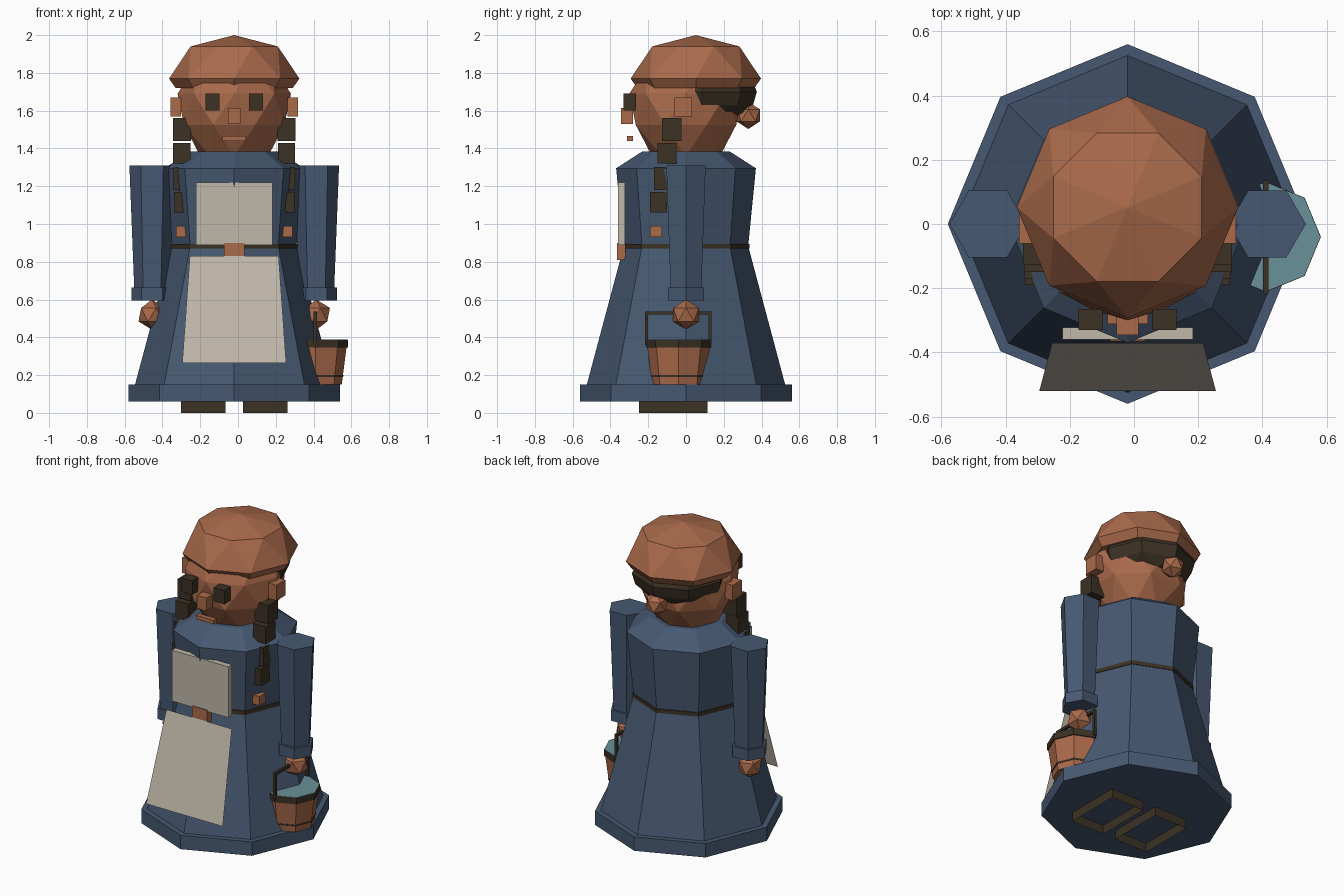
import bpy, bmesh
from math import cos, sin, pi
from mathutils import Matrix

old = bpy.data.objects.get("Cube")
if old:
    bpy.data.objects.remove(old, do_unlink=True)

CX = -0.02  # symmetry axis of the figure


def material(name, rgb):
    m = bpy.data.materials.new(name)
    m.use_nodes = True
    m.diffuse_color = (*rgb, 1)
    m.node_tree.nodes["Principled BSDF"].inputs["Base Color"].default_value = (*rgb, 1)
    return m


BLUE = material("blue cloth", (0.062, 0.098, 0.165))
BROWN = material("warm brown", (0.40, 0.145, 0.07))
DARK = material("dark brown", (0.045, 0.031, 0.018))
CREAM = material("cream linen", (0.53, 0.48, 0.40))
TEAL = material("teal water", (0.14, 0.285, 0.32))


def finish(name, bm, mat):
    mesh = bpy.data.meshes.new(name)
    bm.to_mesh(mesh)
    bm.free()
    mesh.materials.append(mat)
    ob = bpy.data.objects.new(name, mesh)
    bpy.context.collection.objects.link(ob)
    return ob


def turned(name, mat, x, y, rings, sides=8):
    """Convex solid through rings of (z, radius, half-step twist)."""
    bm = bmesh.new()
    for z, r, *twist in rings:
        offset = pi / sides if twist else 0
        for i in range(sides if r else 1):
            a = 2 * pi * i / sides + offset
            bm.verts.new((x + r * cos(a), y + r * sin(a), z))
    bmesh.ops.convex_hull(bm, input=bm.verts[:])
    bmesh.ops.dissolve_limit(bm, angle_limit=0.01, verts=bm.verts[:], edges=bm.edges[:])
    bmesh.ops.recalc_face_normals(bm, faces=bm.faces[:])
    return finish(name, bm, mat)


def box(name, mat, xs, ys, zs, open_ends=False):
    bm = bmesh.new()
    mid = [(a + b) / 2 for a, b in (xs, ys, zs)]
    size = [abs(b - a) for a, b in (xs, ys, zs)]
    bmesh.ops.create_cube(bm, size=1, matrix=Matrix.Translation(mid) @ Matrix.Diagonal((*size, 1)))
    if open_ends:
        bm.normal_update()
        ends = [f for f in bm.faces if abs(f.normal.z) > 0.9]
        bmesh.ops.delete(bm, geom=ends, context="FACES_ONLY")
    return finish(name, bm, mat)


def ball(name, mat, place, radius):
    bm = bmesh.new()
    bmesh.ops.create_icosphere(bm, subdivisions=1, radius=radius, matrix=Matrix.Translation(place))
    return finish(name, bm, mat)


# Dress
turned("hem", BLUE, CX, 0, [(0.06, 0.56), (0.15, 0.56)])
turned("skirt", BLUE, CX, 0, [(0.15, 0.525), (0.88, 0.33)])
turned("belt", DARK, CX, 0, [(0.87, 0.337), (0.895, 0.337)])
turned("bodice", BLUE, CX, 0, [(0.89, 0.33), (1.295, 0.37), (1.385, 0.23)])

# Apron: bib, buckle and a thin hanging sheet
box("apron_bib", CREAM, (CX - 0.203, CX + 0.203), (-0.36, -0.323), (0.89, 1.22))
box("buckle", BROWN, (CX - 0.054, CX + 0.054), (-0.365, -0.32), (0.81, 0.9))
bm = bmesh.new()
corners = [(-0.275, -0.52, 0.265), (0.275, -0.52, 0.265), (0.235, -0.37, 0.83), (-0.235, -0.37, 0.83)]
bm.faces.new([bm.verts.new((CX + x, y, z)) for x, y, z in corners])
finish("apron_skirt", bm, CREAM)

# Head, hair and headscarf
turned("head", BROWN, CX, 0, [(1.36, 0.18), (1.525, 0.288, 1), (1.69, 0.3), (1.84, 0.22, 1)])
turned("back_hair", DARK, CX, 0.085, [(1.57, 0.2, 1), (1.63, 0.27), (1.7, 0.29), (1.75, 0.27)])
turned("headscarf", BROWN, CX, 0.052, [(1.72, 0.31), (1.77, 0.345), (1.94, 0.25, 1), (2.0, 0)])
ball("scarf_knot", BROWN, (CX, 0.33, 1.575), 0.072)

# Face
box("nose", BROWN, (CX - 0.034, CX + 0.034), (-0.345, -0.28), (1.53, 1.615))
box("mouth", BROWN, (CX - 0.063, CX + 0.063), (-0.312, -0.28), (1.44, 1.465))

# Braid blocks: front, back, bottom, top, half width
BRAID = [(-0.127, -0.025, 1.44, 1.56, 0.048), (-0.15, -0.05, 1.32, 1.43, 0.046),
         (-0.17, -0.08, 1.18, 1.3, 0.044), (-0.19, -0.1, 1.06, 1.17, 0.042)]

for s, side in ((1, "left"), (-1, "right")):
    def span(mid, half):
        return CX + s * mid - half, CX + s * mid + half

    box(side + "_eye", DARK, span(0.115, 0.038), (-0.33, -0.265), (1.6, 1.69))
    box(side + "_ear", BROWN, span(0.31, 0.028), (-0.06, 0.033), (1.57, 1.67))
    for n, (y0, y1, z0, z1, half) in enumerate(BRAID):
        box(f"{side}_braid_{n + 1}", DARK, span(0.277, half), (y0, y1), (z0, z1))
    box(side + "_braid_tie", BROWN, span(0.282, 0.026), (-0.19, -0.127), (0.93, 0.99))

    # Sleeve, cuff, hand and shoe
    arm = CX + s * 0.435
    turned(side + "_sleeve", BLUE, arm, 0, [(0.65, 0.094), (1.31, 0.12)], 6)
    turned(side + "_cuff", BLUE, arm, 0, [(0.595, 0.11), (0.665, 0.11)], 6)
    ball(side + "_hand", BROWN, (arm, 0, 0.52), 0.08)
    box(side + "_shoe", DARK, span(0.165, 0.118), (-0.25, 0.115), (0, 0.06), True)

# Bucket
BX, BY = 0.41, -0.04
turned("bucket", BROWN, BX, BY, [(0.15, 0.139), (0.35, 0.165)])
turned("bucket_lower_hoop", DARK, BX, BY, [(0.19, 0.147), (0.2, 0.148)])
turned("bucket_rim", DARK, BX, BY, [(0.345, 0.171), (0.385, 0.172)])
turned("water", TEAL, BX, BY, [(0.38, 0.17), (0.388, 0.17)])
for name, y in (("front", BY - 0.168), ("back", BY + 0.168)):
    box("handle_" + name, DARK, (BX - 0.009, BX + 0.009), (y - 0.008, y + 0.008), (0.36, 0.535))
box("handle_bar", DARK, (BX - 0.009, BX + 0.009), (BY - 0.176, BY + 0.176), (0.52, 0.537))
